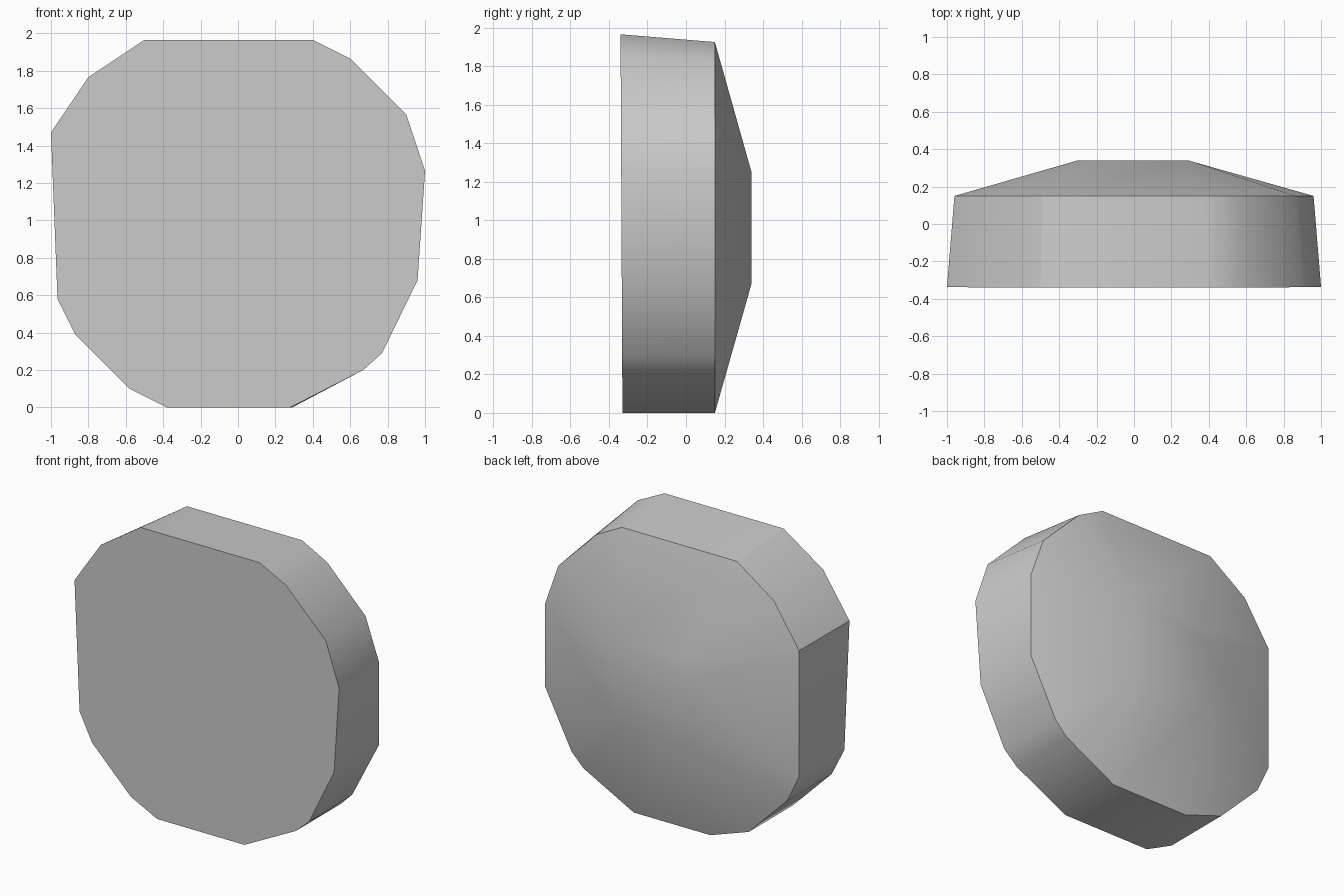
import bpy
import bmesh
import math

default_cube = bpy.data.objects.get("Cube")
if default_cube:
    bpy.data.objects.remove(default_cube, do_unlink=True)

# Grey stone material
stone = bpy.data.materials.new("pale_grey")
stone.use_nodes = True
grey = (0.6, 0.6, 0.6, 1)
stone.diffuse_color = grey
stone.node_tree.nodes["Principled BSDF"].inputs["Base Color"].default_value = grey

# Outlines as (x, z), clockwise from the upper left: wide front, narrower rim, small back cap
front_outline = [(-.5, 1.965), (.4, 1.965), (.6, 1.865), (.9, 1.565), (1, 1.265),
                 (.96, .68), (.77, .29), (.67, .2), (.28, 0), (-.38, 0),
                 (-.58, .1), (-.87, .39), (-.965, .58), (-1, 1.47), (-.8, 1.765)]
rim_outline = [(-.49, 1.925), (.38, 1.925), (.57, 1.825), (.86, 1.535), (.96, 1.25),
               (.96, .68), (.76, .29), (.67, .2), (.29, 0), (-.29, 0),
               (-.58, .1), (-.87, .39), (-.96, .58), (-.96, 1.44), (-.77, 1.73)]
cap_outline = [(-.2, 1.25), (.29, 1.25), (.29, .67), (-.3, .67), (-.3, 1.15)]


def front_depth(z):
    """The front face leans slightly forward at the top."""
    return -.33 - .005 * z


def make_ring(bm, outline, depth):
    return [bm.verts.new((x, depth(z), z)) for x, z in outline]


def nearest(vert, ring):
    return min(ring, key=lambda other: (other.co - vert.co).length)


def bridge(bm, ring, targets):
    """Join two matched rings, collapsing quads whose corners coincide."""
    count = len(ring)
    for i in range(count):
        j = (i + 1) % count
        corners = [ring[i], ring[j], targets[j], targets[i]]
        bm.faces.new(list(dict.fromkeys(corners)))


# Body: flat front, tapered wall, shallow dome and flat back cap
bm = bmesh.new()
front = make_ring(bm, front_outline, front_depth)
rim = make_ring(bm, rim_outline, lambda z: .15)
cap = make_ring(bm, cap_outline, lambda z: .34)
bm.faces.new(front)
bm.faces.new(cap)
bridge(bm, front, rim)
bridge(bm, rim, [nearest(vert, cap) for vert in rim])
bmesh.ops.recalc_face_normals(bm, faces=bm.faces)

mesh = bpy.data.meshes.new("domed_block")
bm.to_mesh(mesh)
bm.free()
mesh.materials.append(stone)
block = bpy.data.objects.new("domed_block", mesh)
bpy.context.collection.objects.link(block)

# Smooth wall and dome, keeping the rim edges sharp
bpy.ops.object.select_all(action="DESELECT")
block.select_set(True)
bpy.context.view_layer.objects.active = block
bpy.ops.object.shade_smooth_by_angle(angle=math.radians(30))
